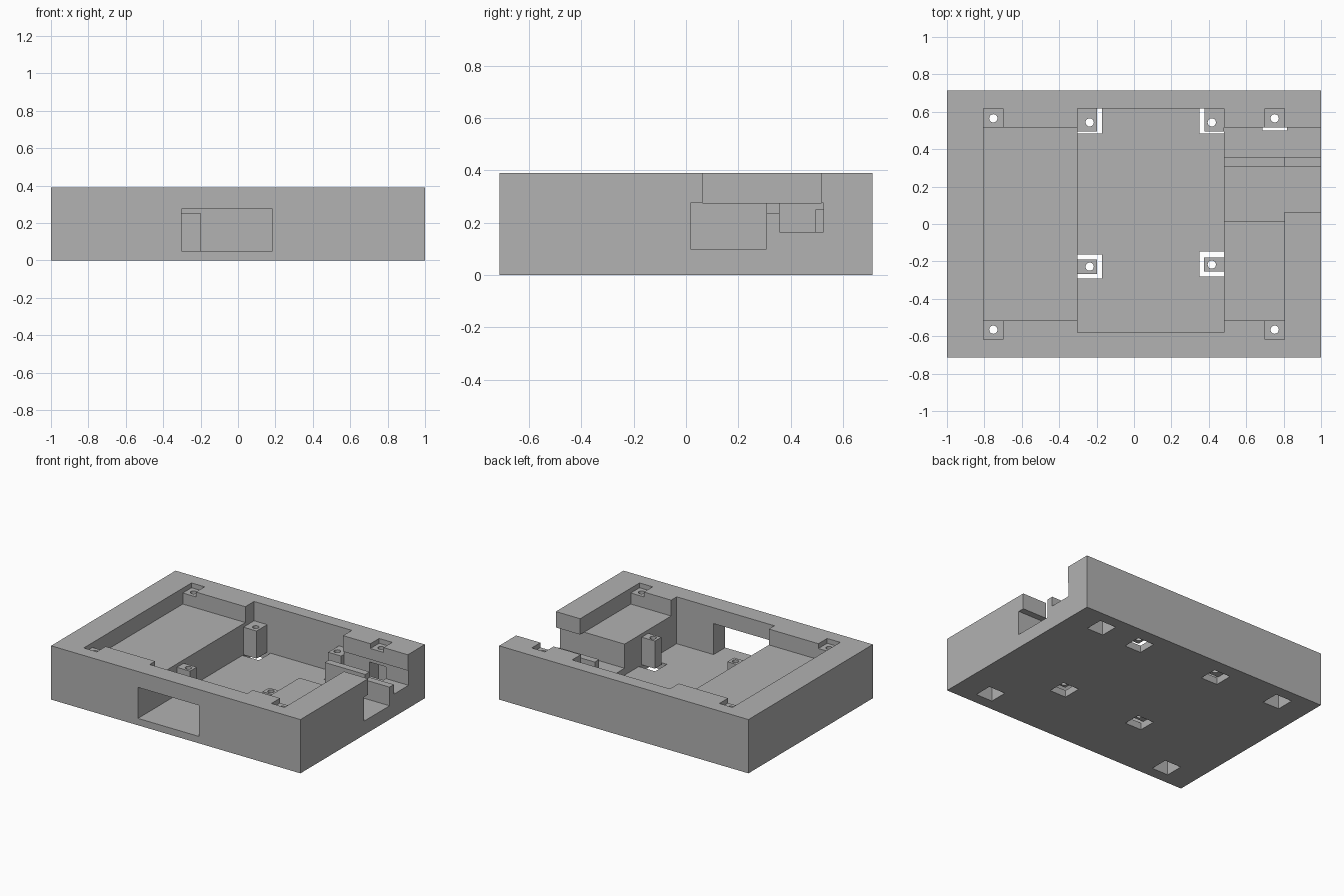
import bpy
import bmesh
from mathutils import Matrix, Vector

cube = bpy.data.objects.get("Cube")
if cube:
    bpy.data.objects.remove(cube, do_unlink=True)

grey = bpy.data.materials.new("plain grey")
grey.use_nodes = True
colour = (0.445, 0.445, 0.445, 1)
grey.diffuse_color = colour
grey.node_tree.nodes["Principled BSDF"].inputs["Base Color"].default_value = colour


def make(name, bm):
    mesh = bpy.data.meshes.new(name)
    bm.to_mesh(mesh)
    bm.free()
    mesh.materials.append(grey)
    obj = bpy.data.objects.new(name, mesh)
    bpy.context.collection.objects.link(obj)
    return obj


def box(name, x, y, z):
    """Box from (low, high) pairs on each axis."""
    lo, hi = (Vector(c) for c in zip(x, y, z))
    bm = bmesh.new()
    bmesh.ops.create_cube(bm, size=1, matrix=Matrix.Translation((lo + hi) / 2)
                          @ Matrix.Diagonal((*(hi - lo), 1)))
    return make(name, bm)


def rod(name, x, y, z):
    """Vertical round cutter."""
    bm = bmesh.new()
    bmesh.ops.create_cone(bm, cap_ends=True, segments=24, radius1=HOLE, radius2=HOLE,
                          depth=z[1] - z[0],
                          matrix=Matrix.Translation((x, y, sum(z) / 2)))
    return make(name, bm)


def cut(target, cutter):
    cutter.hide_render = True
    mod = target.modifiers.new("cut", 'BOOLEAN')
    mod.operation = 'DIFFERENCE'
    mod.solver = 'EXACT'
    mod.object = cutter
    bpy.context.view_layer.objects.active = target
    bpy.ops.object.modifier_apply(modifier=mod.name)
    bpy.data.objects.remove(cutter, do_unlink=True)


# Main heights and shared dimensions
TOP, OVER = 0.39, 0.5
FLOOR, SHELF, PAD, POST = 0.05, 0.275, 0.355, 0.25
HOLE = 0.022
WELL_X = (-0.303, 0.481)
WELL_Y = (-0.58, 0.617)
OUT = 1.1
inner, edge = 0.517, 0.805

case = box("case", (-1, 1), (-0.713, 0.713), (0, TOP))

# Wide shallow tray, deep central well, and the openings in the walls
openings = [
    ((-edge, edge), (-inner, inner), (SHELF, OVER)),
    (WELL_X, WELL_Y, (FLOOR, OVER)),
    ((-0.303, 0.185), (-0.8, -0.5), (FLOOR, SHELF)),
    ((0.7, OUT), (0.063, inner), (SHELF, OVER)),
    ((0.45, OUT), (0.017, 0.308), (0.10, SHELF)),
    ((0.45, OUT), (0.358, 0.526), (0.165, SHELF)),
    ((edge, OUT), (0.29, 0.37), (0.235, SHELF + 0.02)),
]
for span in openings:
    cut(case, box("opening_cutter", *span))

# Corner screw pads with square pockets underneath
for sx in (-1, 1):
    for sy in (-1, 1):
        xs = sorted((sx * 0.70, sx * edge))
        ys = sorted((sy * 0.50, sy * 0.617))
        cut(case, box("pad_cutter", xs, ys, (PAD, OVER)))
        cx, cy = sx * 0.752, sy * 0.565
        cut(case, box("pocket_cutter", (cx - 0.066, cx + 0.066),
                      (cy - 0.066, cy + 0.066), (-0.1, POST)))
        cut(case, rod("screw_cutter", cx, cy, (0.2, OVER)))

# Standoff posts on the well walls, above open pockets in the floor
left, right = WELL_X
back = WELL_Y[1]
posts = [
    ("back_right_post", (left, -0.198), (0.495, back), (left, -0.171), (0.483, back), (-0.237, 0.543)),
    ("back_left_post", (0.377, right), (0.495, back), (0.35, right), (0.483, back), (0.416, 0.543)),
    ("front_right_post", (left, -0.198), (-0.267, -0.19), (left, -0.171), (-0.291, -0.163), (-0.237, -0.228)),
    ("front_left_post", (0.375, right), (-0.254, -0.18), (0.35, right), (-0.281, -0.147), (0.416, -0.217)),
]
for name, px, py, gx, gy, hole in posts:
    cut(case, box("floor_cutter", gx, gy, (-0.1, FLOOR + 0.01)))
    post = box(name, px, py, (FLOOR, POST))
    cut(post, rod("screw_cutter", *hole, (0, OVER)))
